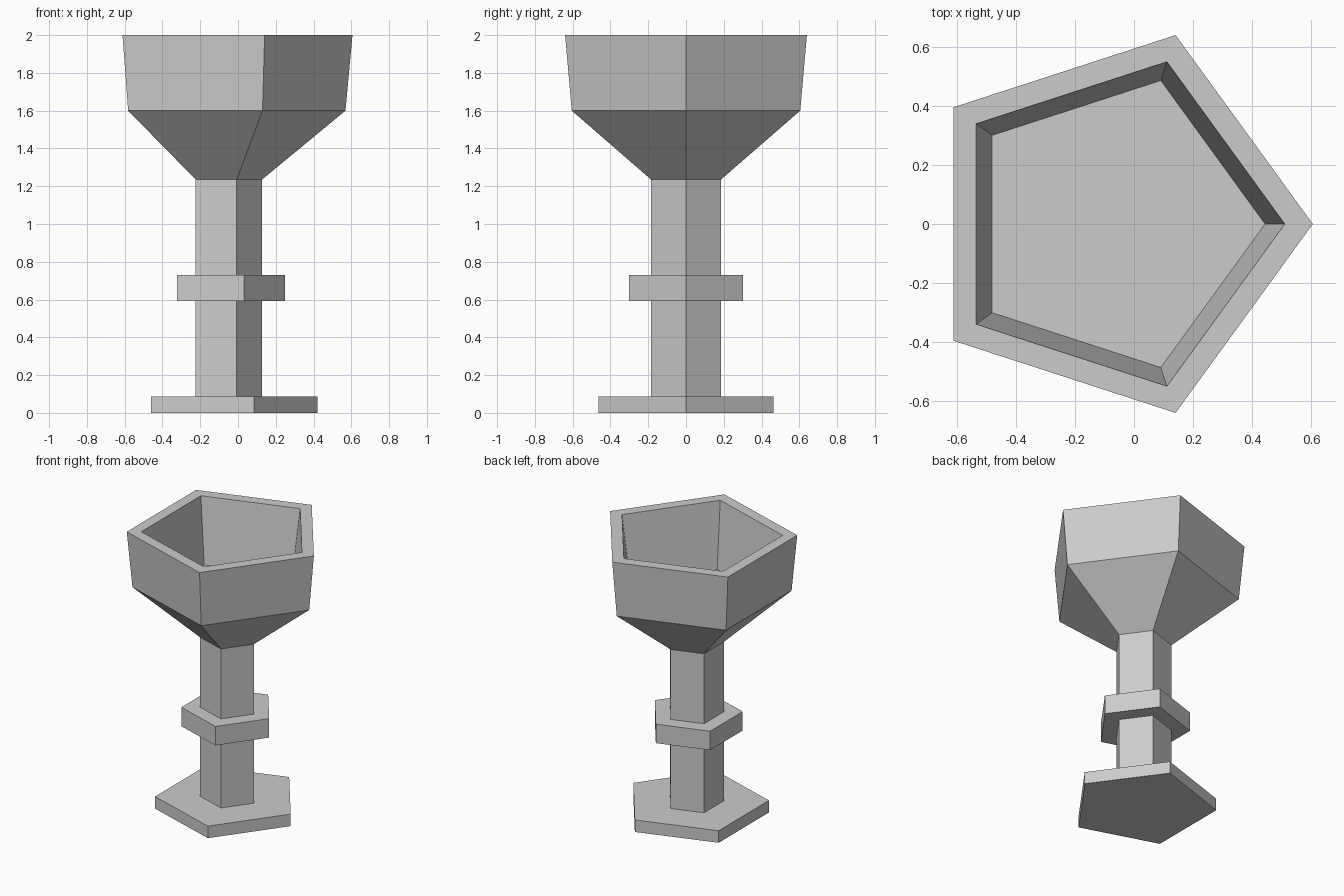
import bpy, bmesh
from math import cos, sin, tau

if "Cube" in bpy.data.objects:
    bpy.data.objects.remove(bpy.data.objects["Cube"])

SIDES = 5
CX = -0.067      # axis offset so the pentagon's bounds are centred on x = 0
STEM_R = 0.194


def loft(name, profile, cap_start=False, cap_end=False):
    """Sweep a (radius, z) profile round the axis as flat pentagon rings."""
    bm = bmesh.new()
    rings = [[bm.verts.new((CX + r * cos(tau * i / SIDES), r * sin(tau * i / SIDES), z))
              for i in range(SIDES)] for r, z in profile]
    for a, b in zip(rings, rings[1:]):
        for i in range(SIDES):
            j = (i + 1) % SIDES
            bm.faces.new((a[i], a[j], b[j], b[i]))
    if cap_start:
        bm.faces.new(rings[0][::-1])
    if cap_end:
        bm.faces.new(rings[-1])
    mesh = bpy.data.meshes.new(name)
    bm.to_mesh(mesh)
    bm.free()
    obj = bpy.data.objects.new(name, mesh)
    bpy.context.collection.objects.link(obj)
    return obj


# Flat foot plate
loft("foot", [(0.488, 0), (0.488, 0.087), (STEM_R, 0.087)], cap_start=True)

# Stem, in two lengths either side of the collar
loft("lower_stem", [(STEM_R, 0.087), (STEM_R, 0.593)])
loft("upper_stem", [(STEM_R, 0.73), (STEM_R, 1.235)])

# Collar round the stem
loft("collar", [(STEM_R, 0.593), (0.316, 0.593), (0.316, 0.73), (STEM_R, 0.73)])

# Hollow bowl: flared underside, wall, rim, inner wall and floor
loft("bowl", [(STEM_R, 1.235), (0.636, 1.6), (0.673, 2.0), (0.578, 2.0), (0.511, 1.53)],
     cap_end=True)
